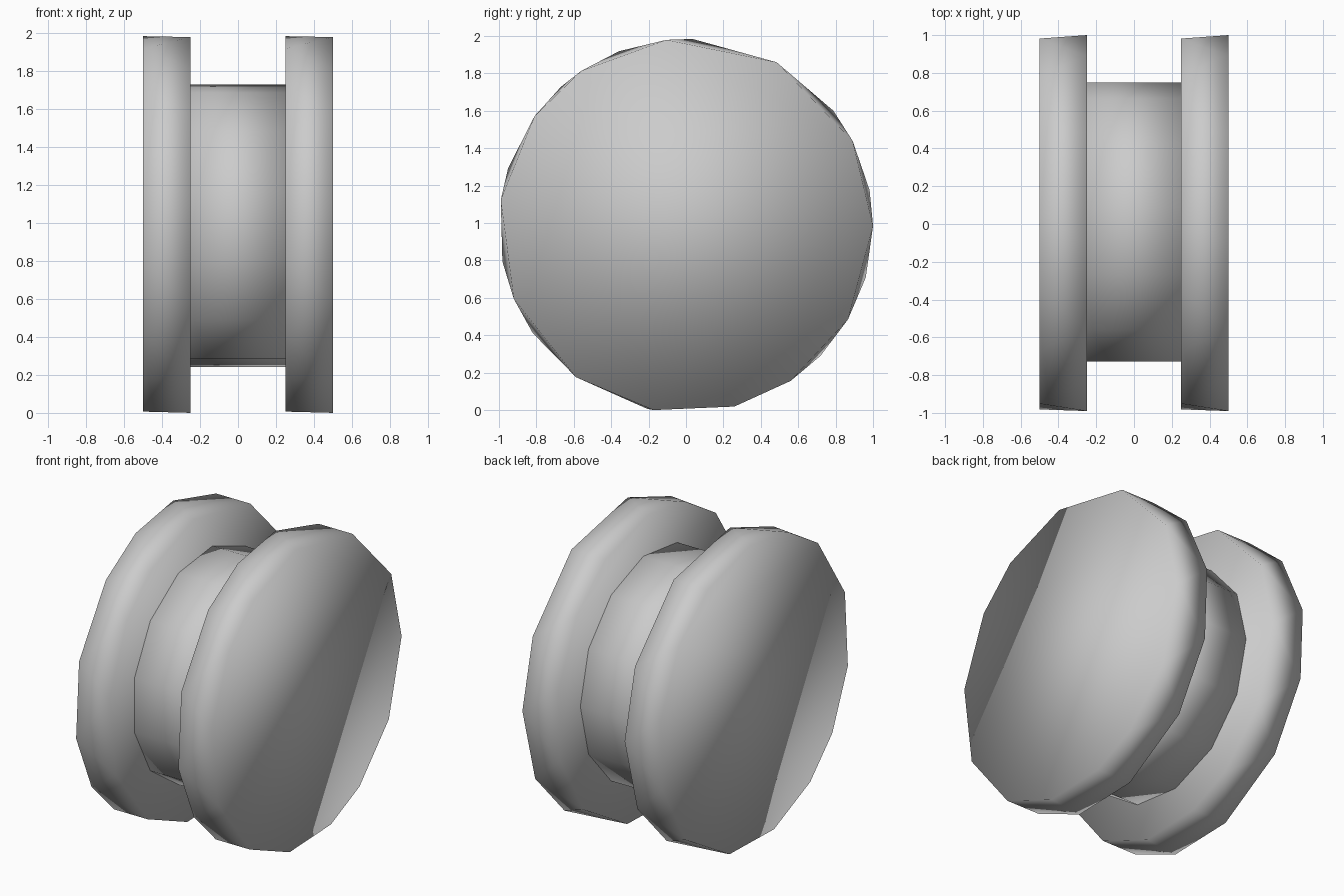
import bpy
import bmesh
from math import cos, sin, radians

if "Cube" in bpy.data.objects:
    bpy.data.objects.remove(bpy.data.objects["Cube"], do_unlink=True)

AXLE_Z = 0.985

grey = bpy.data.materials.new("plain grey")
grey.use_nodes = True
grey.diffuse_color = (0.6, 0.6, 0.6, 1)
grey.node_tree.nodes["Principled BSDF"].inputs["Base Color"].default_value = grey.diffuse_color


def faceted_drum(name, x, half_width, radius, inner_angles, outer_angles):
    """Solid drum along x, its two end rims given as angles around the axle."""
    bm = bmesh.new()
    for side, angles in ((-half_width, inner_angles), (half_width, outer_angles)):
        for a in map(radians, angles):
            bm.verts.new((side, radius * cos(a), radius * sin(a)))
    bmesh.ops.convex_hull(bm, input=bm.verts[:])
    # Merge the flat end caps into single faces
    bmesh.ops.dissolve_limit(bm, angle_limit=radians(1), verts=bm.verts[:], edges=bm.edges[:])
    bmesh.ops.recalc_face_normals(bm, faces=bm.faces[:])
    for face in bm.faces:
        face.smooth = True
    mesh = bpy.data.meshes.new(name)
    bm.to_mesh(mesh)
    bm.free()
    mesh.materials.append(grey)
    obj = bpy.data.objects.new(name, mesh)
    obj.location = (x, 0, AXLE_Z)
    bpy.context.collection.objects.link(obj)


# Uneven rims of the two matching side discs
rim_a = (88, 111, 132, 162, 191, 215, 234, 258, 285, 316, 344, 371, 398, 421)
rim_b = (0, 27, 61, 96, 124, 144, 172, 203, 234, 260, 285, 304, 330)
for name, x in (("right_disc", -0.375), ("left_disc", 0.375)):
    faceted_drum(name, x, 0.125, 1.0, rim_a, rim_b)

# Narrower hub between the discs
hub_rim = [360 * i / 13 for i in range(13)]
faceted_drum("hub", 0, 0.25, 0.75, hub_rim, hub_rim)
